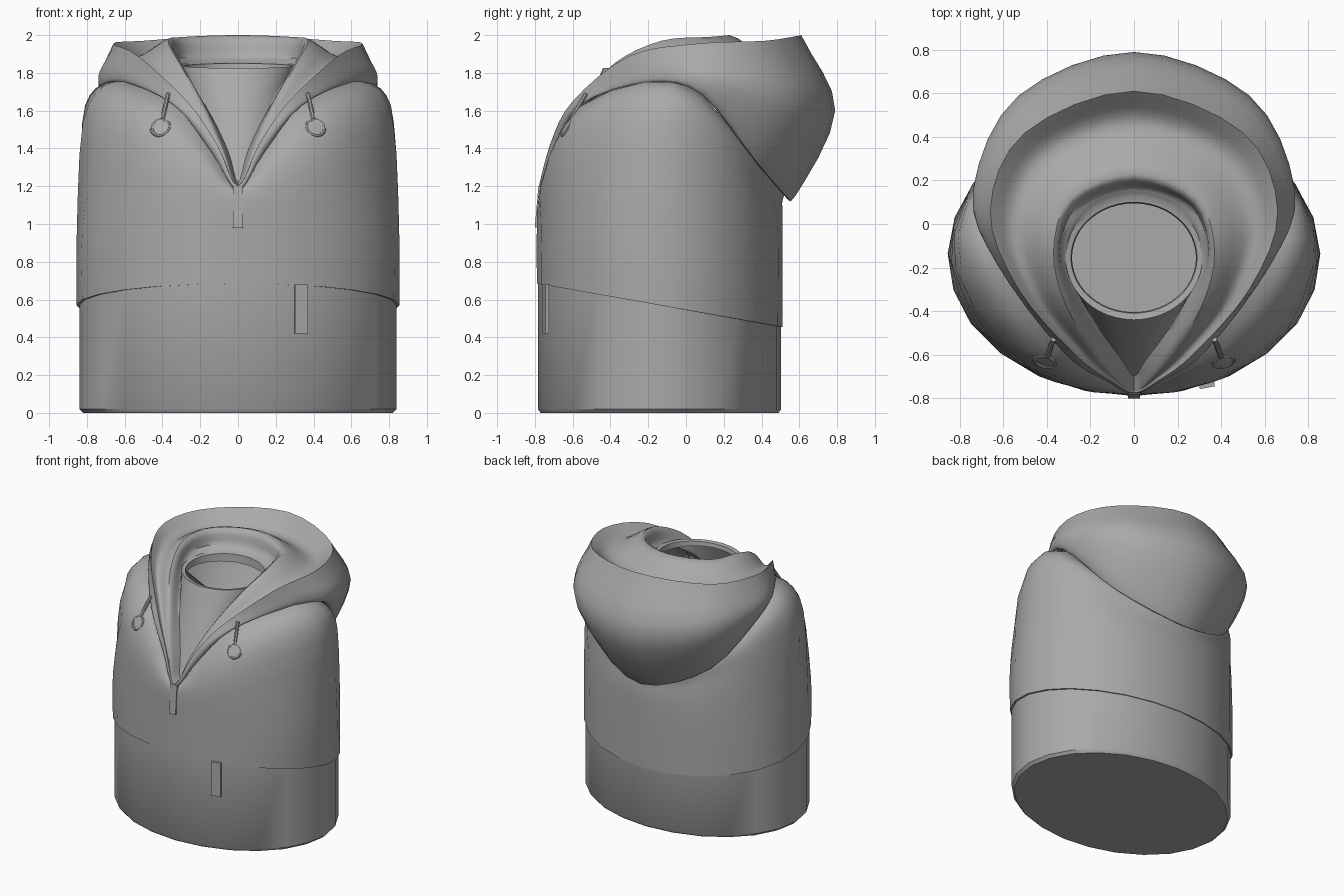
import bpy
import bmesh
import math
from mathutils import Vector

default_cube = bpy.data.objects.get("Cube")
if default_cube:
    bpy.data.objects.remove(default_cube, do_unlink=True)

CENTRE_Y = -0.14
STATIONS = 7

# One cloth colour
cloth = bpy.data.materials.new("grey cloth")
cloth.use_nodes = True
shade = (0.4, 0.4, 0.4, 1)
cloth.diffuse_color = shade
cloth.node_tree.nodes["Principled BSDF"].inputs["Base Color"].default_value = shade


def finish(obj, name, angle=40):
    obj.name = name
    obj.data.name = name
    obj.data.materials.clear()
    obj.data.materials.append(cloth)
    bpy.ops.object.select_all(action="DESELECT")
    obj.select_set(True)
    bpy.context.view_layer.objects.active = obj
    bpy.ops.object.shade_smooth_by_angle(angle=math.radians(angle))
    return obj


def catmull(before, start, end, after, t):
    return 0.5 * (2 * start + (end - before) * t
                  + (2 * before - 5 * start + 4 * end - after) * t ** 2
                  + (3 * start - before - 3 * end + after) * t ** 3)


def flip(point):
    return Vector((-point.x, point.y, point.z))


def resample(points, steps, before, after):
    """Smooth curve through the points, with given end neighbours."""
    chain = [before] + list(points) + [after]
    curve = []
    for i in range(1, len(points)):
        for k in range(steps):
            curve.append(catmull(*chain[i - 1:i + 3], k / steps))
    return curve + [points[-1]]


def closed_row(half, steps):
    """Row from front centre to back centre, mirrored into a closed loop."""
    side = resample(half, steps, flip(half[1]), flip(half[-2]))
    return side + [flip(p) for p in reversed(side[1:-1])]


def smooth_rows(rows, steps):
    """Add rows between the given ones along smooth profiles."""
    columns = []
    for column in zip(*rows):
        column = list(column)
        columns.append(resample(column, steps, 2 * column[0] - column[1],
                                2 * column[-1] - column[-2]))
    return list(zip(*columns))


def skin(name, sections, angle=40, cap=False):
    """Bridge closed rows; sections share their end rows."""
    bm = bmesh.new()
    previous = None
    for row in sections:
        loop = [bm.verts.new(p) for p in row]
        count = len(loop)
        if previous:
            for i in range(count):
                j = (i + 1) % count
                bm.faces.new((previous[i], previous[j], loop[j], loop[i]))
        elif cap:
            bm.faces.new(list(reversed(loop)))
        previous = loop
    bmesh.ops.remove_doubles(bm, verts=bm.verts, dist=0.0005)
    mesh = bpy.data.meshes.new(name)
    bm.to_mesh(mesh)
    bm.free()
    obj = bpy.data.objects.new(name, mesh)
    bpy.context.collection.objects.link(obj)
    return finish(obj, name, angle)


def ellipse(rx, ry, height, slope=0, cy=CENTRE_Y):
    """Half ellipse, front to back, with an optional tilt in height."""
    half = []
    for i in range(STATIONS):
        a = math.pi * i / (STATIONS - 1)
        half.append(Vector((rx * math.sin(a), cy - ry * math.cos(a),
                            height + slope * math.cos(a))))
    return half


def row(*points):
    return [Vector(p) for p in points]


# Key rows of the hood, each from front centre to back centre
valley = row((0, -.7, 1.22), (.05, -.63, 1.38), (.14, -.51, 1.57), (.26, -.33, 1.76),
             (.335, -.12, 1.86), (.26, .08, 1.88), (0, .17, 1.88))
ridge = row((0, -.76, 1.2), (.08, -.7, 1.4), (.18, -.58, 1.62), (.31, -.38, 1.85),
            (.37, -.13, 1.97), (.29, .12, 1.99), (0, .23, 2))
crease = row((0, -.775, 1.2), (.11, -.72, 1.42), (.27, -.6, 1.65), (.53, -.3, 1.89),
             (.66, .06, 1.955), (.5, .42, 1.97), (0, .61, 2))
bulge = row((0, -.78, 1.19), (.13, -.72, 1.4), (.32, -.59, 1.63), (.63, -.18, 1.81),
            (.735, .17, 1.78), (.53, .59, 1.66), (0, .79, 1.6))
seam = row((0, -.77, 1.18), (.14, -.7, 1.38), (.34, -.56, 1.63), (.61, -.2, 1.75),
           (.72, .09, 1.69), (.5, .41, 1.33), (0, .58, 1.15))

# The hollow lies between ridge and crease, deepest at the back
hollow = [r.lerp(c, 0.6) - Vector((0, 0, 0.02 * i))
          for i, (r, c) in enumerate(zip(ridge, crease))]
# The hidden edge tucks in under the hood
tuck = [Vector((p.x * 0.9, CENTRE_Y + (p.y - CENTRE_Y) * 0.92, p.z + 0.01)) for p in seam]

# Hood with collar, turned-down lapels and hanging back
FINE = 4
neck_edge = ellipse(0.285, 0.25, 1.79, cy=-0.155)
neck_lip = ellipse(0.29, 0.255, 1.835, -0.015, cy=-0.155)
neck_rim = ellipse(0.315, 0.285, 1.84, -0.015, cy=-0.155)
collar = smooth_rows([closed_row(r, FINE) for r in (neck_rim, valley)], 3)
lapel = smooth_rows([closed_row(r, FINE) for r in (valley, ridge, hollow, crease)], FINE)
back = smooth_rows([closed_row(r, FINE) for r in (crease, bulge, seam, tuck)], FINE)
neck = [closed_row(r, FINE) for r in (neck_edge, neck_lip)]
skin("hood", neck + collar + lapel[1:] + back[1:], 50)

# Upper body, from the sloping hem to the hood seam
COARSE = 2
chest = ellipse(0.853, 0.65, 0.98)
shoulder = row((0, -.785, 1.1), (.32, -.735, 1.26), (.6, -.56, 1.45), (.822, -.2, 1.53),
               (.77, .11, 1.5), (.53, .35, 1.25), (0, .51, 1.08))
slope_top = row((0, -.775, 1.15), (.21, -.715, 1.38), (.46, -.575, 1.6), (.71, -.22, 1.73),
                (.74, .07, 1.65), (.51, .36, 1.34), (0, .51, 1.12))
hem = ellipse(0.855, 0.65, 0.57, 0.115)
hem_inside = ellipse(0.83, 0.635, 0.57, 0.115)
body = smooth_rows([closed_row(r, COARSE) for r in (hem, chest, shoulder, slope_top, tuck)], 3)
skin("upper_body", [closed_row(hem_inside, COARSE)] + body)

# Lower body with a closed base
band = [ellipse(0.82, 0.63, 0), ellipse(0.84, 0.644, 0.02), ellipse(0.84, 0.644, 0.7)]
skin("lower_body", [closed_row(r, COARSE) for r in band], cap=True)


def box(name, centre, size, turn=(0, 0, 0)):
    bpy.ops.mesh.primitive_cube_add(size=1, location=centre, rotation=turn)
    obj = bpy.context.object
    obj.scale = size
    return finish(obj, name)


# Zip below the neckline and a side tag
box("zip", (0, -0.781, 1.09), (0.055, 0.02, 0.22), (math.radians(-5), 0, 0))
box("pocket_tag", (0.335, -0.742, 0.55), (0.07, 0.02, 0.26), (0, 0, math.radians(11)))


# Drawcords with ring ends
def cord(name, start, end, radius):
    start, end = Vector(start), Vector(end)
    way = end - start
    bpy.ops.mesh.primitive_cylinder_add(vertices=8, radius=radius, depth=way.length,
                                        location=(start + end) / 2)
    obj = bpy.context.object
    obj.rotation_euler = way.to_track_quat("Z", "Y").to_euler()
    finish(obj, name)


for side, label in ((1, "left"), (-1, "right")):
    bpy.ops.mesh.primitive_torus_add(
        major_segments=20, minor_segments=8, major_radius=0.048, minor_radius=0.01,
        location=(side * 0.41, -0.63, 1.51),
        rotation=(math.radians(60), 0, side * math.radians(15)))
    finish(bpy.context.object, label + "_cord_ring")
    cord(label + "_cord", (side * 0.37, -0.53, 1.69), (side * 0.4, -0.61, 1.555), 0.012)
